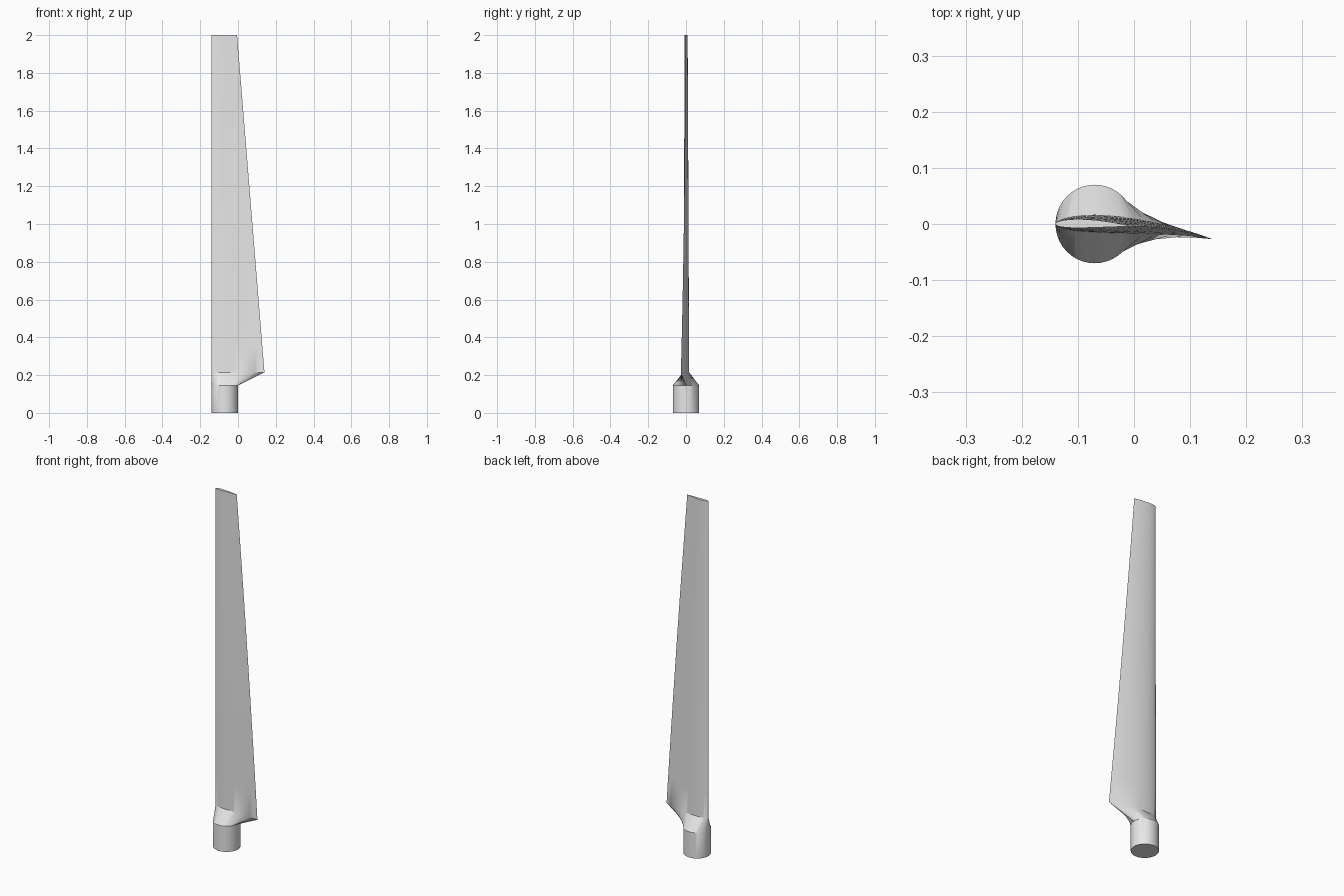
import bpy, bmesh, math

cube = bpy.data.objects.get("Cube")
if cube:
    bpy.data.objects.remove(cube, do_unlink=True)

SIDES = 40
RADIUS = 0.07
LEAD_X = -0.14          # straight leading edge
ROOT_Z, TIP_Z = 0.215, 2.0
STATIONS = 12


def circle_ring(z):
    """Round section of the root stub, starting at the trailing side."""
    angles = [2 * math.pi * i / SIDES for i in range(SIDES)]
    return [(-RADIUS + RADIUS * math.cos(a), RADIUS * math.sin(a), z) for a in angles]


def wing_ring(t):
    """Cambered wing section, t = 0 at the blade root and 1 at the tip."""
    chord = 0.28 - 0.145 * t
    droop = 0.004 + 0.023 * (1 - t) ** 2
    ring = []
    for i in range(SIDES):
        turn = 2 * i / SIDES
        c = (1 - min(turn, 2 - turn)) ** 2      # points gather at the nose
        side = 1 if turn < 1 else -1
        half = 0.575 * chord * (0.2969 * math.sqrt(c) - 0.126 * c - 0.3516 * c ** 2
                                + 0.2843 * c ** 3 - 0.1036 * c ** 4)
        camber = 0.043 * chord * c * (1 - c) - droop * c ** 2
        ring.append((LEAD_X + chord * c, camber + side * half,
                     ROOT_Z + (TIP_Z - ROOT_Z) * t))
    return ring


def loft(name, rings, material):
    """Skin a list of rings into one closed, capped surface."""
    bm = bmesh.new()
    loops = [[bm.verts.new(p) for p in ring] for ring in rings]
    for low, high in zip(loops, loops[1:]):
        for i in range(SIDES):
            j = (i + 1) % SIDES
            bm.faces.new((low[i], low[j], high[j], high[i]))
    bm.faces.new(loops[0][::-1])
    bm.faces.new(loops[-1])
    bmesh.ops.recalc_face_normals(bm, faces=bm.faces)
    mesh = bpy.data.meshes.new(name)
    bm.to_mesh(mesh)
    bm.free()
    mesh.materials.append(material)
    obj = bpy.data.objects.new(name, mesh)
    bpy.context.collection.objects.link(obj)
    bpy.ops.object.select_all(action="DESELECT")
    obj.select_set(True)
    bpy.context.view_layer.objects.active = obj
    bpy.ops.object.shade_smooth_by_angle(angle=math.radians(30))
    return obj


# Pale grey finish
grey = bpy.data.materials.new("pale_grey")
grey.use_nodes = True
colour = (0.8, 0.8, 0.8, 1)
grey.diffuse_color = colour
grey.node_tree.nodes["Principled BSDF"].inputs["Base Color"].default_value = colour

# Round stub, ruled collar and tapered twisted blade in one skin
sections = [circle_ring(0), circle_ring(0.145)]
sections += [wing_ring(k / STATIONS) for k in range(STATIONS + 1)]
loft("rotor_blade", sections, grey)
